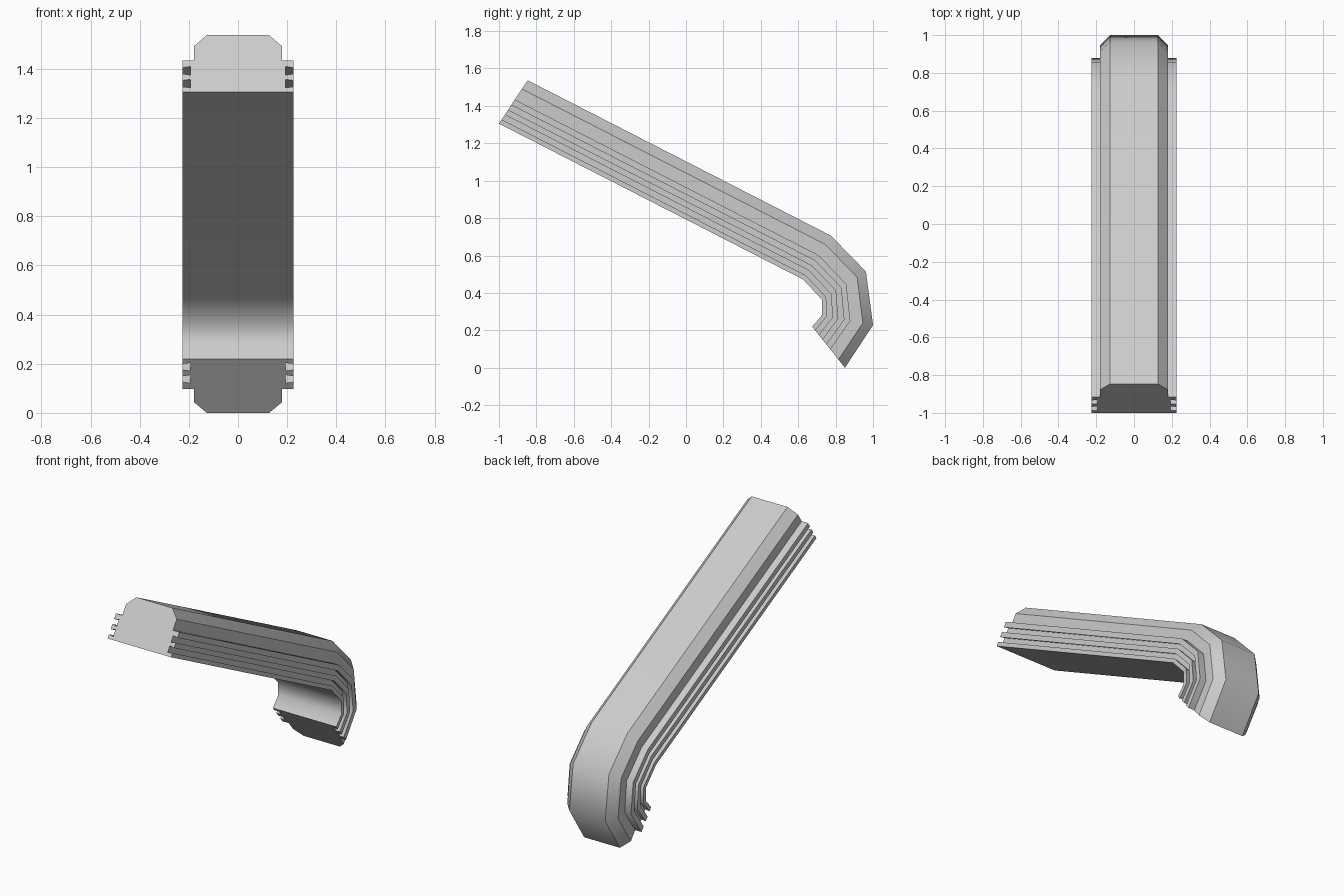
import bpy, bmesh
from mathutils import Vector

if "Cube" in bpy.data.objects:
    bpy.data.objects.remove(bpy.data.objects["Cube"])

# Stations along the bent bar: inner and outer edge as (y, z)
STATIONS = [
    ((-1.0, 1.305), (-0.847, 1.537)),
    ((0.626, 0.472), (0.775, 0.706)),
    ((0.727, 0.364), (0.962, 0.514)),
    ((0.727, 0.28), (1.0, 0.228)),
    ((0.674, 0.22), (0.85, 0.0)),
]

# Half cross-section: (half width, fraction from inner to outer edge)
HALF = [
    (0.225, 0.0), (0.225, 0.095), (0.193, 0.075),
    (0.193, 0.225), (0.225, 0.205), (0.225, 0.32), (0.193, 0.3),
    (0.193, 0.45), (0.225, 0.43), (0.225, 0.555),
    (0.18, 0.555), (0.18, 0.80), (0.127, 1.0),
]
PROFILE = HALF + [(-x, t) for x, t in reversed(HALF)]


def loft(name, stations, profile):
    bm = bmesh.new()
    rings = []
    for inner, outer in stations:
        ring = []
        for x, t in profile:
            p = Vector(inner).lerp(Vector(outer), t)
            ring.append(bm.verts.new((x, p.x, p.y)))
        rings.append(ring)
    n = len(profile)
    for a, b in zip(rings, rings[1:]):
        for i in range(n):
            j = (i + 1) % n
            bm.faces.new((a[i], a[j], b[j], b[i])).smooth = True
    # End caps
    bm.faces.new(rings[0])
    bm.faces.new(rings[-1])
    # Smooth only around the bend: lengthwise and cap edges stay sharp
    for a, b in zip(rings, rings[1:]):
        for u, v in zip(a, b):
            bm.edges.get((u, v)).smooth = False
    for ring in (rings[0], rings[-1]):
        for i in range(n):
            bm.edges.get((ring[i], ring[(i + 1) % n])).smooth = False
    bmesh.ops.recalc_face_normals(bm, faces=bm.faces)
    mesh = bpy.data.meshes.new(name)
    bm.to_mesh(mesh)
    bm.free()
    obj = bpy.data.objects.new(name, mesh)
    bpy.context.collection.objects.link(obj)
    return obj


# Ribbed bar with a hooked lower end
loft("bent_ribbed_bar", STATIONS, PROFILE)
